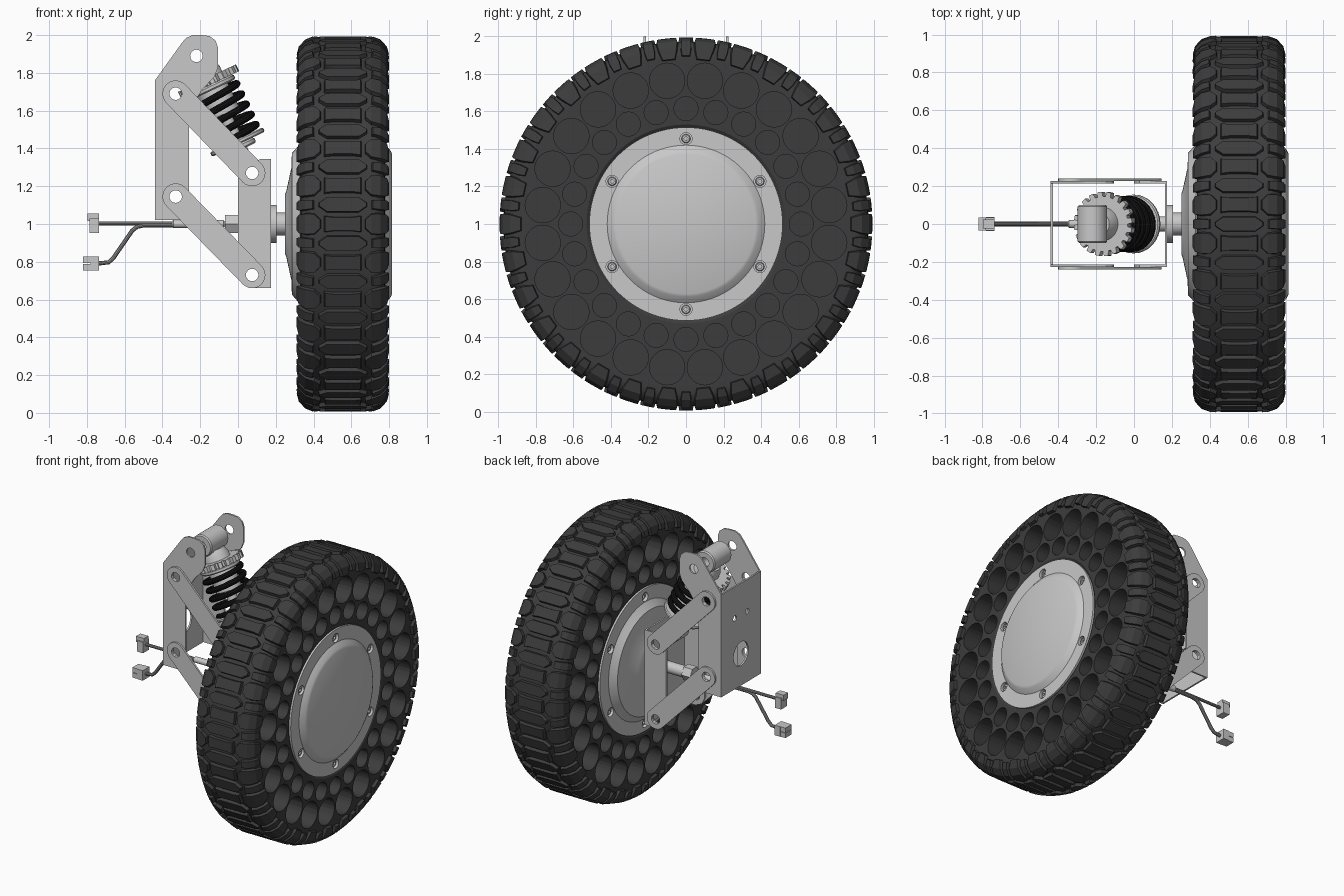
import bpy, bmesh, math
from mathutils import Matrix, Vector, Euler

if "Cube" in bpy.data.objects:
    bpy.data.objects.remove(bpy.data.objects["Cube"])

def material(name, v):
    m = bpy.data.materials.new(name)
    m.diffuse_color = (v, v, v, 1)
    m.use_nodes = True
    m.node_tree.nodes["Principled BSDF"].inputs["Base Color"].default_value = m.diffuse_color
    return m

STEEL = material("light grey metal", 0.58)
RUBBER = material("dark rubber", 0.046)
BLACK = material("black spring steel", 0.006)
CABLE = material("grey cable", 0.3)
WX, WZ = 0.555, 1.0                       # wheel centre

def add(name, bm, mat, smooth=True, matrix=None):
    bmesh.ops.remove_doubles(bm, verts=bm.verts, dist=1e-5)
    bmesh.ops.recalc_face_normals(bm, faces=bm.faces)
    me = bpy.data.meshes.new(name)
    bm.to_mesh(me)
    bm.free()
    ob = bpy.data.objects.new(name, me)
    bpy.context.collection.objects.link(ob)
    me.materials.append(mat)
    if matrix:
        ob.matrix_world = matrix
    if smooth:
        smooth_angle(ob)
    return ob

def activate(ob):
    bpy.ops.object.select_all(action='DESELECT')
    ob.select_set(True)
    bpy.context.view_layer.objects.active = ob

def smooth_angle(ob):
    activate(ob)
    bpy.ops.object.shade_smooth_by_angle(angle=math.radians(30))

def frame(origin, axis):
    q = Vector(axis).to_track_quat('Z', 'Y')
    return Matrix.Translation(origin) @ q.to_matrix().to_4x4()

def lathe(name, prof, origin, axis, mat, seg=48):
    """Revolve (distance along axis, radius) pairs around an axis."""
    bm = bmesh.new()
    rings = [[bm.verts.new((r * math.cos(k * math.tau / seg), r * math.sin(k * math.tau / seg), a))
              for k in range(seg)] for a, r in prof]
    for p, q in zip(rings, rings[1:]):
        for k in range(seg):
            bm.faces.new((p[k], p[k - 1], q[k - 1], q[k]))
    return add(name, bm, mat, True, frame(origin, axis))

def tube(name, a, b, r, bore, origin, axis, mat=STEEL, seg=32):
    c = min(0.008, (b - a) / 4)
    return lathe(name, [(a, bore), (a, r - c), (a + c, r), (b - c, r), (b, r - c), (b, bore), (a, bore)],
                 origin, axis, mat, seg)

def circle(cx, cy, r, n=24):
    return [(cx + r * math.cos(i * math.tau / n), cy + r * math.sin(i * math.tau / n)) for i in range(n)]

def from_curve(name, cu, mat, matrix=None):
    ob = bpy.data.objects.new(name, cu)
    bpy.context.collection.objects.link(ob)
    cu.materials.append(mat)
    if matrix:
        ob.matrix_world = matrix
    activate(ob)
    bpy.ops.object.convert(target='MESH')
    ob = bpy.context.view_layer.objects.active
    smooth_angle(ob)
    return ob

def plate(name, outlines, thick, matrix, mat=STEEL):
    """Flat plate; the first outline is the edge, the rest are holes."""
    cu = bpy.data.curves.new(name, 'CURVE')
    cu.dimensions, cu.fill_mode, cu.extrude = '2D', 'BOTH', thick / 2
    for pts in outlines:
        sp = cu.splines.new('POLY')
        sp.points.add(len(pts) - 1)
        sp.use_cyclic_u = True
        for p, co in zip(sp.points, pts):
            p.co = (co[0], co[1], 0, 1)
    return from_curve(name, cu, mat, matrix)

def wire(name, pts, r, mat):
    cu = bpy.data.curves.new(name, 'CURVE')
    cu.dimensions, cu.bevel_depth, cu.bevel_resolution, cu.use_fill_caps = '3D', r, 3, True
    sp = cu.splines.new('POLY')
    sp.points.add(len(pts) - 1)
    for p, co in zip(sp.points, pts):
        p.co = (*co, 1)
    return from_curve(name, cu, mat)

def cut_discs(ob, discs):
    """Bore holes along x: (x0, x1, ring radius, hole radius, count, phase)."""
    bm = bmesh.new()
    for x0, x1, ring, r, n, ph in discs:
        for k in range(n):
            a = (k + ph) * math.tau / n
            m = Matrix.Translation(((x0 + x1) / 2, ring * math.sin(a), WZ + ring * math.cos(a)))
            bmesh.ops.create_cone(bm, cap_ends=True, segments=28, radius1=r, radius2=r,
                                  depth=x1 - x0, matrix=m @ Matrix.Rotation(math.pi / 2, 4, 'Y'))
    cutter = add("hole_cutter", bm, ob.data.materials[0], False)
    cutter.hide_render = True
    mod = ob.modifiers.new("holes", 'BOOLEAN')
    mod.operation, mod.solver, mod.object = 'DIFFERENCE', 'EXACT', cutter
    activate(ob)
    bpy.ops.object.modifier_apply(modifier=mod.name)
    bpy.data.objects.remove(cutter)
    smooth_angle(ob)

# ---- tyre carcass with pocketed sidewalls
R, HALF, CR = 0.972, 0.223, 0.08
FLAT = HALF - CR
ARC = CR * math.pi / 2

def surf(s, h):
    """Point (x offset, radius) on the tyre section at arc length s, raised by h."""
    t = abs(s)
    if t < FLAT:
        x, r = t, R + h
    elif t < FLAT + ARC:
        a = (t - FLAT) / CR
        x, r = FLAT + (CR + h) * math.sin(a), R - CR + (CR + h) * math.cos(a)
    else:
        x, r = HALF + h, R - CR - (t - FLAT - ARC)
    return math.copysign(x, s), r

half = [surf(FLAT + ARC * i / 6, 0) for i in range(7)] + [(HALF, 0.53), (HALF - 0.02, 0.5)]
section = [(-x, r) for x, r in reversed(half)] + half
tyre = lathe("tyre", section + section[:1], (WX, 0, WZ), (1, 0, 0), RUBBER, 144)
cut_discs(tyre, [(x0, x1, ring, r, 24, ph) for x0, x1 in ((0.26, 0.46), (0.65, 0.85))
                 for ring, r, ph in ((0.77, 0.094, 0.5), (0.615, 0.064, 0))])

# ---- tread lugs: stations (across, low, high) in fractions of the pitch
N = 30
centre_a = [(-.13, -.05, .05), (-.085, -.2, .2), (.085, -.2, .2), (.13, -.05, .05)]
centre_b = [(-.10, -.22, .22), (-.05, -.19, .19), (.05, -.19, .19), (.10, -.22, .22)]
shoulder_c = [(.115, -.12, .12), (.15, -.28, .28), (.19, -.3, .3), (.23, -.28, .28), (.285, -.2, .2)]
shoulder_d = [(.15, -.12, .12), (.19, -.14, .14), (.23, -.15, .15), (.27, -.12, .12)]
bm = bmesh.new()

def lug(stations, phase, side):
    rows, last = [], len(stations) - 1
    for i, (s, lo, hi) in enumerate(stations):
        row = []
        for h, v, end in ((-.006, lo, 0), (-.006, hi, 0), (.022, hi * .88, .006), (.022, lo * .88, .006)):
            e = end if i == 0 else -end if i == last else 0
            x, r = surf((s + e) * side, h)
            a = (phase + v) * math.tau / N
            row.append(bm.verts.new((WX + x, r * math.sin(a), WZ + r * math.cos(a))))
        rows.append(row)
    for p, q in zip(rows, rows[1:]):
        for j in range(4):
            bm.faces.new((p[j], p[j - 1], q[j - 1], q[j]))
    bm.faces.new(rows[0])
    bm.faces.new(rows[-1])

for k in range(N):
    lug(centre_a, k, 1)
    lug(centre_b, k + .5, 1)
    for side in (1, -1):
        lug(shoulder_c, k + .5, side)
        lug(shoulder_d, k, side)
add("tread_lugs", bm, RUBBER, False)

# ---- hub motor: outer cap, rim flanges, inner cone and axle boss
hub = lathe("hub", [(.25, 0), (.25, .16), (.257, .18), (.283, .30), (.285, .375), (.295, .385), (.325, .42),
                    (.328, .515), (.782, .515), (.782, .42), (.808, .388), (.815, .372), (.815, 0)],
            (0, 0, WZ), (1, 0, 0), STEEL, 96)
cut_discs(hub, [(.755, .85, .455, .032, 6, 0), (.26, .355, .455, .032, 6, 0)])
for x, d in ((.754, 1), (.356, -1)):
    for k in range(6):
        a = k * math.tau / 6
        tube("hub_bolt", 0, .018, .024, .01, (x, .455 * math.sin(a), WZ + .455 * math.cos(a)), (d, 0, 0), seg=16)
lathe("axle", [(0, 0), (0, .04), (.175, .04), (.175, .1), (.205, .1), (.205, .06), (.26, .06), (.26, 0)],
      (0, 0, WZ), (1, 0, 0), STEEL)
lathe("axle_nut", [(-.07, 0), (-.07, .055), (0, .055), (0, 0)], (0, 0, WZ), (1, 0, 0), STEEL, 6)

# ---- linkage plates
UP_R, UP_F, LO_R, LO_F = (-.33, 1.69), (.075, 1.27), (-.33, 1.145), (.075, .73)
EYE = (-.22, 1.89)
HOLE = .033

def capsule(p, q, r):
    a = math.atan2(q[1] - p[1], q[0] - p[0])
    return [(c[0] + r * math.cos(a + o + i * math.pi / 12), c[1] + r * math.sin(a + o + i * math.pi / 12))
            for c, o in ((q, -math.pi / 2), (p, math.pi / 2)) for i in range(13)]

def side_matrix(y):
    return Matrix.Translation((0, y, 0)) @ Euler((math.pi / 2, 0, 0)).to_matrix().to_4x4()

def web_matrix(x):
    return Matrix.Translation((x, 0, 0)) @ Euler((math.pi / 2, 0, math.pi / 2)).to_matrix().to_4x4()

rear_side = [(-.44, 1.02), (-.26, 1.02), (-.26, 1.6), (-.19, 1.71), (-.125, 1.78), (-.105, 1.83), (-.105, 1.93),
             (-.118, 1.97), (-.15, 1.995), (-.19, 2.0), (-.24, 2.0), (-.275, 1.985), (-.30, 1.955), (-.44, 1.76)]
front_side = [(0, .73), (.025, .68), (.075, .66), (.175, .66), (.175, 1.345), (.12, 1.345), (.03, 1.3), (0, 1.24)]
for s in (1, -1):
    plate("rear_bracket_side", [rear_side] + [circle(*p, HOLE) for p in (UP_R, LO_R, EYE)], .012, side_matrix(.22 * s))
    plate("front_upright_side", [front_side] + [circle(*p, HOLE) for p in (UP_F, LO_F)], .012, side_matrix(.22 * s))
    for nm, p, q in (("upper_link", UP_R, UP_F), ("lower_link", LO_R, LO_F)):
        plate(nm, [capsule(p, q, .07), circle(*p, HOLE), circle(*q, HOLE)], .014, side_matrix(.234 * s))
plate("rear_bracket_web", [[(-.226, 1.02), (.226, 1.02), (.226, 1.76), (-.226, 1.76)], circle(0, 1.25, .085),
                           circle(-.07, 1.53, .02), circle(.07, 1.53, .02)], .012, web_matrix(-.434))
plate("front_upright_web", [[(-.226, .66), (.226, .66), (.226, 1.345), (-.226, 1.345)]], .012, web_matrix(.169))

# ---- shock absorber between the top pivot and the upper front pivot
TOP, BOT = Vector((EYE[0], 0, EYE[1])), Vector((UP_F[0], 0, UP_F[1]))
AX = (BOT - TOP).normalized()
SHOCK = frame(TOP, AX)
tube("shock_top_eye", -.1, .1, .078, HOLE, TOP, (0, 1, 0))
tube("shock_bottom_eye", -.07, .07, .055, HOLE, BOT, (0, 1, 0))
lathe("shock_body", [(.06, 0), (.06, .07), (.1, .088), (.34, .088), (.35, .035), (.63, .035), (.63, 0)],
      TOP, AX, STEEL)
knurl = []
for k in range(20):
    for f, r in ((0, .145), (.3, .145), (.42, .17), (.88, .17)):
        a = (k + f) * math.tau / 20
        knurl.append((r * math.cos(a), r * math.sin(a)))
plate("spring_collar", [knurl], .04, SHOCK @ Matrix.Translation((0, 0, .15)))
tube("collar_ring", .17, .2, .135, .05, TOP, AX)
tube("spring_seat", .492, .518, .155, .03, TOP, AX)
tube("seat_retainer", .518, .55, .09, .03, TOP, AX)
turns, steps = 4.6, 130
coil = [SHOCK @ Vector((.13 * math.cos(t), .13 * math.sin(t), .21 + .275 * i / steps))
        for i in range(steps + 1) for t in (math.tau * turns * i / steps,)]
wire("coil_spring", coil, .019, BLACK)

# ---- cables and connectors
tube("cable_sleeve", -.35, -.07, .021, .004, (0, 0, WZ), (1, 0, 0), seg=20)
wire("straight_cable", [(-.3, 0, 1.003), (-.75, 0, 1.003)], .011, CABLE)
wire("bent_cable", [(-.3, 0, .993), (-.5, 0, .993), (-.535, 0, .985), (-.56, 0, .965), (-.66, 0, .82),
                    (-.685, 0, .797), (-.75, 0, .79)], .012, CABLE)

def box(name, x0, x1, y, z0, z1):
    bm = bmesh.new()
    bmesh.ops.create_cube(bm, size=1)
    bmesh.ops.transform(bm, verts=bm.verts, matrix=Matrix.Translation(((x0 + x1) / 2, 0, (z0 + z1) / 2))
                        @ Matrix.Diagonal((x1 - x0, 2 * y, z1 - z0, 1)))
    return add(name, bm, STEEL, False)

box("upper_connector", -.785, -.735, .035, .952, 1.03)
box("upper_connector_lip", -.798, -.735, .025, 1.015, 1.055)
for z in (.755, .793):
    box("lower_connector", -.82, -.775, .035, z, z + .034)
box("lower_connector_back", -.78, -.735, .038, .755, .827)
